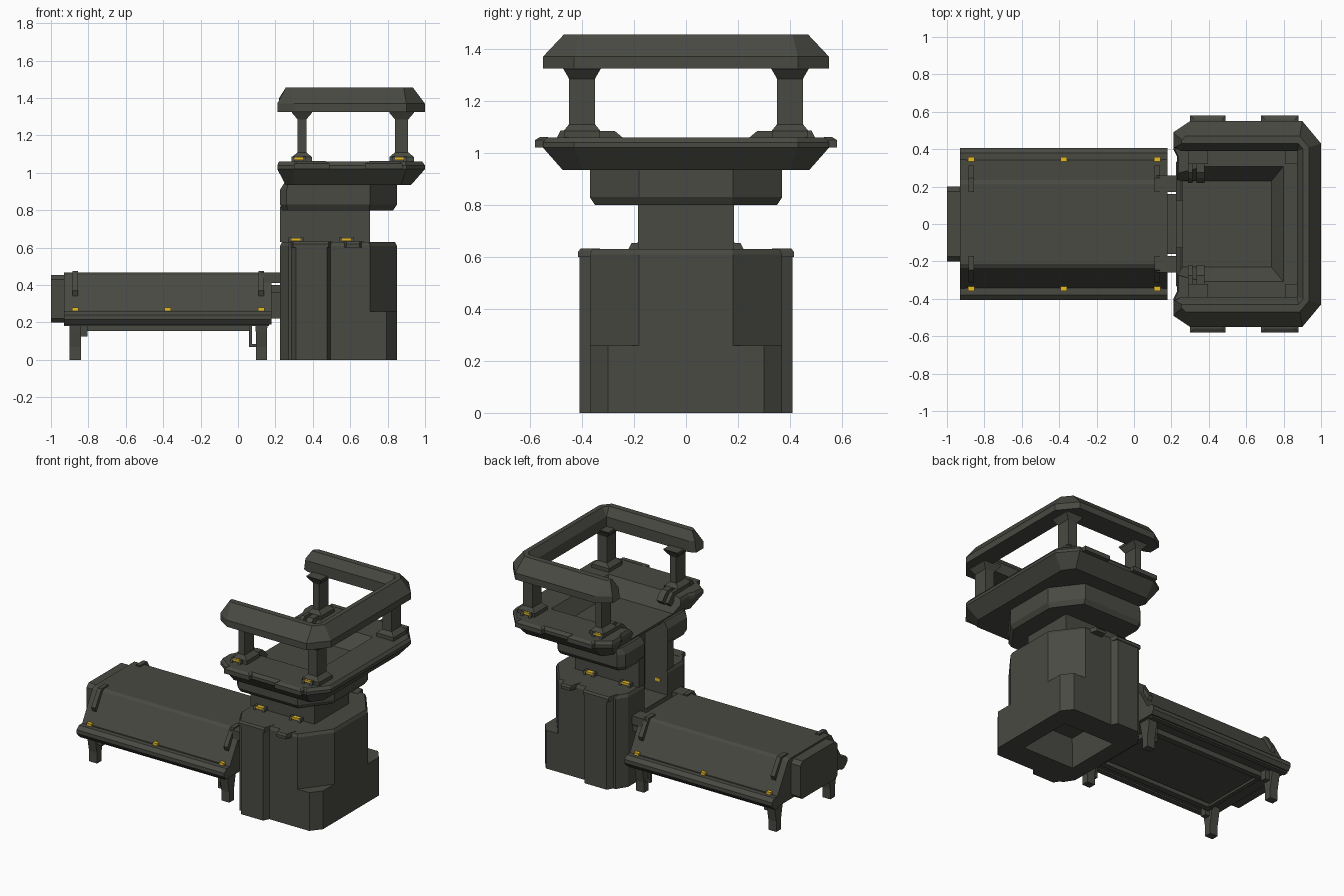
import bpy, bmesh

if "Cube" in bpy.data.objects:
    bpy.data.objects.remove(bpy.data.objects["Cube"])


def material(name, rgb):
    m = bpy.data.materials.new(name)
    m.diffuse_color = (*rgb, 1)
    m.use_nodes = True
    m.node_tree.nodes["Principled BSDF"].inputs["Base Color"].default_value = m.diffuse_color
    return m


OLIVE = material("dark olive grey", (0.067, 0.067, 0.056))
YELLOW = material("lamp yellow", (0.80, 0.50, 0.02))


def loft(name, rings, mat=OLIVE):
    """Skin a list of equal-length rings of 3D points and cap both ends."""
    bm = bmesh.new()
    vs = [[bm.verts.new(p) for p in r] for r in rings]
    n = len(rings[0])
    for a, b in zip(vs, vs[1:]):
        for i in range(n):
            j = (i + 1) % n
            bm.faces.new((a[i], a[j], b[j], b[i]))
    bm.faces.new(vs[0][::-1])
    bm.faces.new(vs[-1])
    bmesh.ops.remove_doubles(bm, verts=bm.verts, dist=0.0005)
    bmesh.ops.recalc_face_normals(bm, faces=bm.faces)
    me = bpy.data.meshes.new(name)
    bm.to_mesh(me)
    bm.free()
    me.materials.append(mat)
    ob = bpy.data.objects.new(name, me)
    bpy.context.collection.objects.link(ob)
    return ob


def box(name, x0, x1, y0, y1, z0, z1, mat=OLIVE):
    return loft(name, [[(x0, y0, z), (x1, y0, z), (x1, y1, z), (x0, y1, z)] for z in (z0, z1)], mat)


def stack(name, levels):
    """Loft half outlines (x, y), mirrored over y, through heights z."""
    return loft(name, [[(x, -y, z) for x, y in o] + [(x, y, z) for x, y in o[::-1]] for z, o in levels])


def along_x(name, prof, x0, x1):
    return loft(name, [[(x, y, z) for y, z in prof] for x in (x0, x1)])


def frustum(name, cx, cy, levels):
    """Rectangular rings of (z, half x, half y) about a centre."""
    return loft(name, [[(cx - a, cy - b, z), (cx + a, cy - b, z), (cx + a, cy + b, z), (cx - a, cy + b, z)]
                       for z, a, b in levels])


def lamp(name, x, s, y, z, r=.022):
    """Small yellow lamp on side s with a wedge cheek at each end."""
    box(name, x - r, x + r, s * (y - .02), s * (y + .012), z - .008, z + .008, YELLOW)
    for c in (x - r - .008, x + r + .008):
        along_x(name + "_cheek", [(s * (y - .02), z - .02), (s * (y + .025), z - .02), (s * (y + .01), z + .01),
                                  (s * (y - .02), z + .012)], c - .008, c + .008)


def cut(ob, cutter):
    mod = ob.modifiers.new("cut", 'BOOLEAN')
    mod.operation, mod.solver, mod.object = 'DIFFERENCE', 'EXACT', cutter
    cutter.hide_render = True
    bpy.context.view_layer.update()
    me = bpy.data.meshes.new_from_object(ob.evaluated_get(bpy.context.evaluated_depsgraph_get()))
    ob.modifiers.clear()
    ob.data = me
    bpy.data.objects.remove(cutter)


# Tower base: wide foot, chamfered upper body, hollow underneath
foot = [(.225, .30), (.27, .37), (.795, .37), (.85, .30)]
body = [(.225, .30), (.27, .37), (.705, .37), (.85, .18)]
foot_ob = stack("tower_foot", [(0, foot), (.26, foot)])
cut(foot_ob, frustum("foot_cutter", .53, 0, [(-.05, .2, .2), (.2, .18, .18)]))
body_ob = stack("tower_body", [(.26, body), (.61, body), (.63, [(.235, .29), (.275, .36), (.70, .36), (.84, .175)])])

# Neck and flared collar, with an entry slot on the left side
neck = [(.225, .185), (.705, .185)]
neck_ob = stack("neck", [(.63, neck), (.82, neck)])
collar = [(.225, .33), (.26, .37), (.705, .37), (.85, .18)]
collar_ob = stack("collar", [(.80, [(.235, .31), (.265, .35), (.70, .35), (.83, .175)]), (.83, collar),
                             (.91, collar), (.95, [(.25, .33), (.27, .37), (.705, .37), (.85, .18)])])
for ob in (body_ob, neck_ob, collar_ob):
    cut(ob, box("slot_cutter", .1, .395, -.125, .125, .46, 1.2))


# Platform tub with recessed floor
def deck(i):
    return [(.23 + i * .6, .36), (.21 + i * .6, .40), (.21 + i * .6, .49 - i), (.30, .55 - i),
            (.90 - i * .4, .55 - i), (1 - i, .43 - i * .4)]


platform = stack("platform", [(.935, deck(.075)), (1.02, deck(0)), (1.04, deck(0)), (1.06, deck(.015))])
cut(platform, stack("well_cutter", [(.965, [(.1, .23), (.38, .23), (.735, .23)]),
                                    (1.062, [(.1, .24), (.38, .31), (.80, .31)]),
                                    (1.1, [(.1, .24), (.38, .31), (.80, .31)])]))

# U-shaped guard rail swept with a bevelled section (offset inward, z, end setback)
section = [(0, 1.325, 0), (0, 1.37, 0), (.08, 1.455, .045), (.12, 1.455, .045), (.16, 1.40, .01), (.16, 1.325, 0)]


def rail_ring(k):
    ring = []
    for o, z, e in section:
        c = 1 - o / .16
        y, x = .55 - o, 1 - .8 * o
        ring.append([(.21 + e, .49 - o * .5, z), (.30 - o * .3, y, z), (x - .1 * c, y, z), (x, y - .12 * c, z)][k])
    return ring


half = [rail_ring(k) for k in range(4)]
loft("guard_rail", [[(x, -y, z) for x, y, z in r] for r in half] + half[::-1])

for s in (1, -1):
    # Rail posts with flared brackets
    for cx, a in ((.342, .023), (.875, .035)):
        frustum("rail_post", cx, s * .40, [(1.04, a + .03, .07), (1.085, a + .03, .07), (1.11, a, .05),
                                           (1.285, a, .05), (1.32, a + .03, .07), (1.335, a + .03, .08)])
    for x in (.325, .862):
        lamp("rail_lamp", x, s, .473, 1.076)
    # Side bumpers and entry hinges
    for x0, x1 in ((.30, .49), (.68, .88)):
        loft("side_bumper", [[(x0 + d, s * .53, z), (x1 - d, s * .53, z), (x1 - d, s * y, z), (x0 + d, s * y, z)]
                             for z, d, y in ((1.02, 0, .58), (1.05, 0, .58), (1.062, .02, .56))])
    for x, r in ((.30, .012), (.355, .022)):
        along_x("entry_hinge", [(s * .35, 1.05), (s * .35, 1.085), (s * .275, 1.085), (s * .245, 1.06),
                                (s * .22, 1.03), (s * .25, 1.0)], x - r, x + r)

    # Tower pilaster, shoulder caps and lamps
    loft("tower_pilaster", [[(.28, s * .36, z), (.31, s * .41, z), (.475, s * .41, z), (.50, s * .36, z)]
                            for z in (0, .615)])
    for x0, x1 in ((.275, .505), (.56, .67)):
        loft("shoulder_cap", [[(x0, s * .33, z), (x1, s * .33, z), (x1 - .02, s * y, z), (x0 + .02, s * y, z)]
                              for z, y in ((.60, .415), (.62, .415), (.632, .405))])
    for x in (.31, .58):
        lamp("tower_lamp", x, s, .20, .643, .025)
    box("slot_lamp", .28, .315, s * .119, s * .127, .54, .56, YELLOW)

# Long covered box beside the tower
half_box = [(.385, .19), (.405, .215), (.405, .24), (.38, .262), (.345, .262), (.335, .28), (.235, .455), (.215, .467)]
along_x("long_box_cover", half_box + [(-y, z) for y, z in half_box[::-1]], -.93, .18)
end = [(.18, .20), (.20, .22), (.20, .43), (.175, .455)]
along_x("end_cap", end + [(-y, z) for y, z in end[::-1]], -1, -.92)
box("box_tower_link", .17, .235, -.16, .16, .22, .40)
box("underside_pan", -.80, .05, -.22, .22, .175, .20)

for s in (1, -1):
    box("top_link", .12, .235, s * .17, s * .26, .41, .468)
    box("lower_link", .17, .235, s * .18, s * .25, .36, .40)
    box("underside_rail", -.83, .07, s * .23, s * .27, .155, .20)
    box("lower_edge", -.93, .165, s * .34, s * .375, .18, .20)
    # Straps over the shoulder, legs and lamps at both ends
    for x in (-.87, .125):
        strap = [(.17, .46), (.17, .476), (.245, .476), (.312, .37), (.30, .34), (.23, .45)]
        along_x("strap", [(s * y, z) for y, z in strap], x - .015, x + .015)
        frustum("leg", x, s * .29, [(0, .03, .025), (.05, .03, .025), (.07, .03, .025), (.15, .03, .04),
                                    (.22, .035, .05)])
    box("left_leg_brace", -.845, -.805, s * .27, s * .31, .125, .20)
    box("right_leg_hook", .06, .075, s * .28, s * .30, .08, .19)
    box("right_leg_hook_foot", .06, .10, s * .28, s * .30, .07, .085)
    for x in (-.87, -.375, .125):
        box("box_lamp", x - .017, x + .017, s * .334, s * .358, .262, .28, YELLOW)
    box("lip_trim", -.90, .15, s * .34, s * .348, .255, .266)

# End bars closing the underside frame
for x in (-.83, .04):
    box("underside_bar", x, x + .03, -.25, .25, .16, .20)
